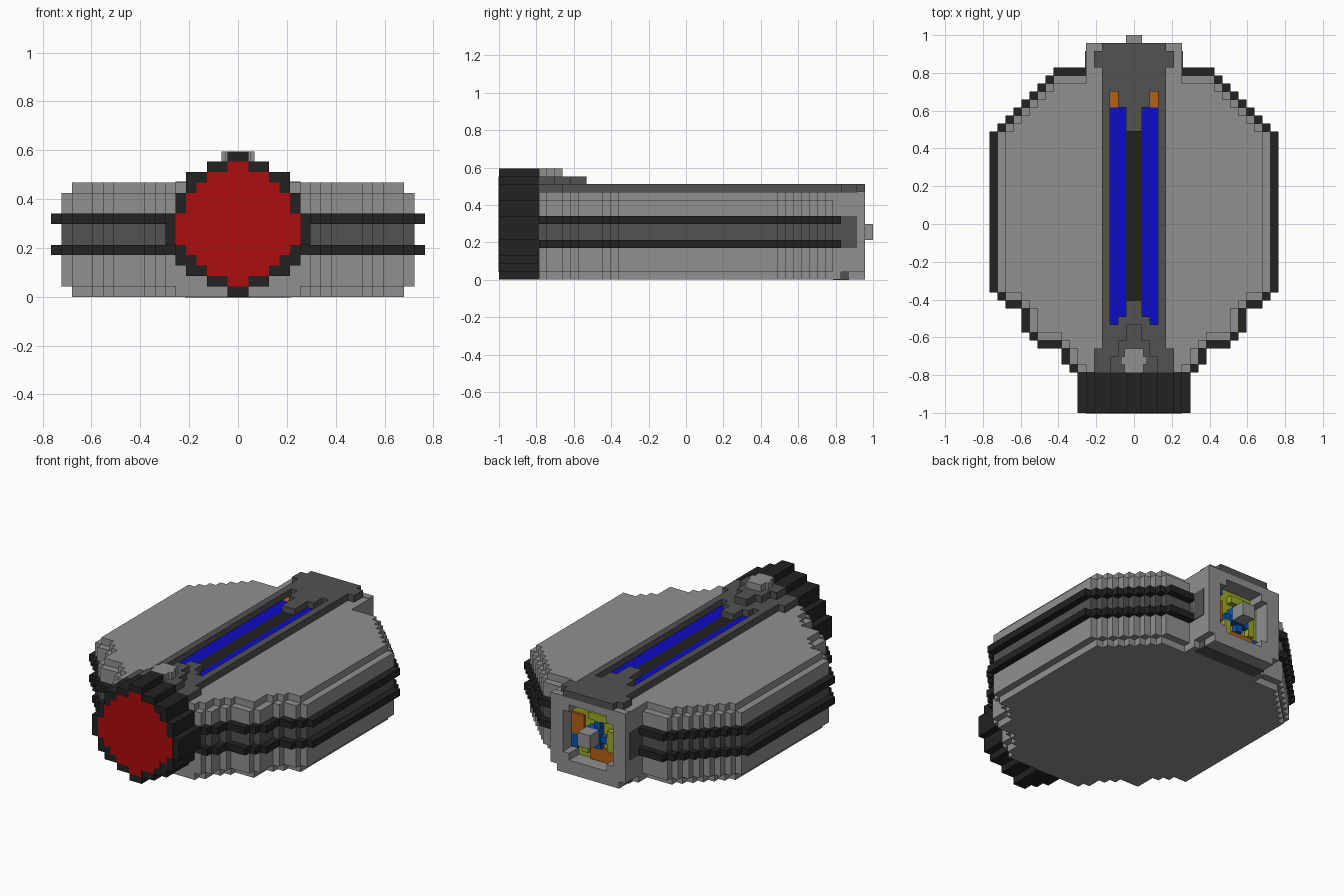
import bpy, bmesh

if "Cube" in bpy.data.objects:
    bpy.data.objects.remove(bpy.data.objects["Cube"], do_unlink=True)

U = 2 / 47  # one grid block


def material(name, r, g, b):
    m = bpy.data.materials.new(name)
    m.use_nodes = True
    m.diffuse_color = (r, g, b, 1)
    bsdf = m.node_tree.nodes["Principled BSDF"]
    bsdf.inputs["Base Color"].default_value = (r, g, b, 1)
    bsdf.inputs["Roughness"].default_value = 0.8
    return m


GRAY = material("light gray", 0.28, 0.28, 0.28)
DARK = material("dark gray", 0.085, 0.085, 0.085)
BLACK = material("black", 0.016, 0.016, 0.016)
RED = material("red", 0.42, 0.004, 0.004)
BLUE = material("deep blue", 0.004, 0.004, 0.54)
ORANGE = material("orange", 0.47, 0.12, 0.006)
LIME = material("yellow green", 0.34, 0.40, 0.02)
SKY = material("mid blue", 0.004, 0.08, 0.42)


def place(x, j, k):
    return (x * U, -1 + j * U, k * U)


def finish(name, bm, mat):
    bmesh.ops.recalc_face_normals(bm, faces=bm.faces)
    me = bpy.data.meshes.new(name)
    bm.to_mesh(me)
    bm.free()
    me.materials.append(mat)
    ob = bpy.data.objects.new(name, me)
    bpy.context.collection.objects.link(ob)
    return ob


def boxes(name, mat, spans, mirror=False):
    """Boxes given as (x0, x1, j0, j1, k0, k1) in grid blocks."""
    bm = bmesh.new()
    all_spans = list(spans)
    if mirror:
        all_spans += [(-b, -a, *rest) for a, b, *rest in spans]
    for x0, x1, j0, j1, k0, k1 in all_spans:
        v = [bm.verts.new(place(x, j, k)) for x in (x0, x1) for j in (j0, j1) for k in (k0, k1)]
        for f in ((0, 1, 3, 2), (4, 6, 7, 5), (0, 4, 5, 1), (2, 3, 7, 6), (0, 2, 6, 4), (1, 5, 7, 3)):
            bm.faces.new([v[i] for i in f])
    return finish(name, bm, mat)


def stepped(name, mat, rows, start, a, b, upright=False):
    """Symmetric stepped outline from half widths per row, extruded from a to b."""
    side = []
    for i, w in enumerate(rows):
        if i and rows[i - 1] == w:
            side[-1] = (w, start + i + 1)
        else:
            side += [(w, start + i), (w, start + i + 1)]
    outline = side + [(-w, t) for w, t in reversed(side)]
    bm = bmesh.new()
    put = (lambda w, t, d: place(w, d, t)) if upright else (lambda w, t, d: place(w, t, d))
    lo = [bm.verts.new(put(w, t, a)) for w, t in outline]
    hi = [bm.verts.new(put(w, t, b)) for w, t in outline]
    bm.faces.new(lo)
    bm.faces.new(hi[::-1])
    n = len(outline)
    for i in range(n):
        bm.faces.new((lo[i], lo[(i + 1) % n], hi[(i + 1) % n], hi[i]))
    return finish(name, bm, mat)


def shrink(rows):
    """Inset a stepped plan by one block on every side."""
    out = []
    for i, w in enumerate(rows):
        before = rows[i - 1] if i else w
        after = rows[i + 1] if i + 1 < len(rows) else 6
        out.append(max(6, min(w - 1, before, after)))
    return out


# Hull: stacked stepped slabs sharing one plan
rail = [8, 9, 9, 12, 13, 14, 14, 14, 16, 17] + [18] * 20 + [17, 16, 15, 14, 13, 12, 11, 10]
hull = shrink(rail)
cap = shrink(hull)
stepped("hull_bottom", GRAY, cap, 5, 0, 1)
stepped("hull_lower", GRAY, hull, 5, 1, 4)
stepped("lower_rail", BLACK, rail, 5, 4, 5)
stepped("hull_band", DARK, hull, 5, 5, 7)
stepped("upper_rail", BLACK, rail, 5, 7, 8)
stepped("hull_upper", GRAY, hull, 5, 8, 10)
stepped("hull_top", GRAY, cap, 5, 10, 11)

# Front ring and its red lens
ring = [1, 3, 5, 6, 6, 7, 7, 7, 6, 6, 5, 5, 3, 1]
lens = [1, 3, 4, 5, 6, 6, 6, 5, 5, 4, 3, 1]
stepped("front_ring", BLACK, ring, 0, 0, 5, upright=True)
stepped("front_lens", RED, lens, 1, -0.05, 0.1, upright=True)

# Top spine: rims, solid ends, and the recessed strips
boxes("spine_rims", DARK, [(3, 4, 5, 46, 11, 12), (1, 2, 11, 12, 11, 12),
                           (1, 2, 38, 40, 11, 12)], mirror=True)
boxes("spine_ends", DARK, [(-3, 3, 5, 11, 11, 12), (-1, 1, 11, 14, 11, 12),
                           (-1, 1, 35, 40, 11, 12), (-3, 3, 40, 46, 11, 12)])
boxes("spine_shoulders", DARK, [(4, 5, 5, 8, 11, 12), (4, 5, 43, 45, 11, 12)], mirror=True)
boxes("blue_strips", BLUE, [(1, 3, 12, 38, 11, 11.1), (2, 3, 11, 12, 11, 11.1)], mirror=True)
boxes("orange_tips", ORANGE, [(2, 3, 38, 40, 11, 11.1)], mirror=True)
boxes("center_strip", BLACK, [(-1, 1, 14, 35, 11, 11.1)])

# Sight block behind the front ring
stepped("sight_base", DARK, [3, 3, 2, 2, 1, 1], 5, 12, 13)
stepped("sight_button", GRAY, [1.2, 1.6, 1.2], 5, 13, 14)

# Rear housing: solid wall, then an open frame around the mechanism
outer = [5, 6, 6, 6, 6, 6, 6, 6, 6, 6, 6]
inner = [0, 0, 3, 4, 4, 4, 4, 4, 4, 3, 0]
stepped("rear_wall", GRAY, outer, 0, 41, 43.5, upright=True)
boxes("rear_frame", GRAY, [(w, o, 43.5, 46, k, k + 1)
                           for k, (o, w) in enumerate(zip(outer, inner))], mirror=True)
boxes("rear_top_corners", GRAY, [(4, 6, 45, 46, 10, 11.1)], mirror=True)
boxes("side_pads", DARK, [(5.9, 6.1, 43, 45, 4, 8)], mirror=True)
boxes("bottom_pad", DARK, [(-5.1, 5.1, 42, 44, -0.0, 1)]).location.z = -0.002

# Mechanism inside the rear opening
boxes("mechanism_plate", LIME, [(-4, 4, 43.4, 43.7, 2, 10), (-2, 1, 43.7, 44.5, 8, 9),
                                (-3, -2, 43.7, 44.5, 4, 7), (1, 2, 43.7, 44.5, 3, 5)])
boxes("orange_blocks", ORANGE, [(2, 4, 43.5, 44, 5, 8), (-3, 1, 43.5, 44, 2, 4)])
boxes("blue_blocks", SKY, [(2, 3, 43.5, 44, 9, 10), (3, 4, 43.5, 44, 3, 5),
                           (-4, -3, 43.5, 44, 3, 4), (-1, 1, 43.5, 45, 5, 7),
                           (-2, 2, 43.5, 44.5, 5, 6), (-1, 0, 43.5, 44.5, 4, 8)])
boxes("rear_knob", GRAY, [(-1, 1, 45, 47, 5, 7)])
